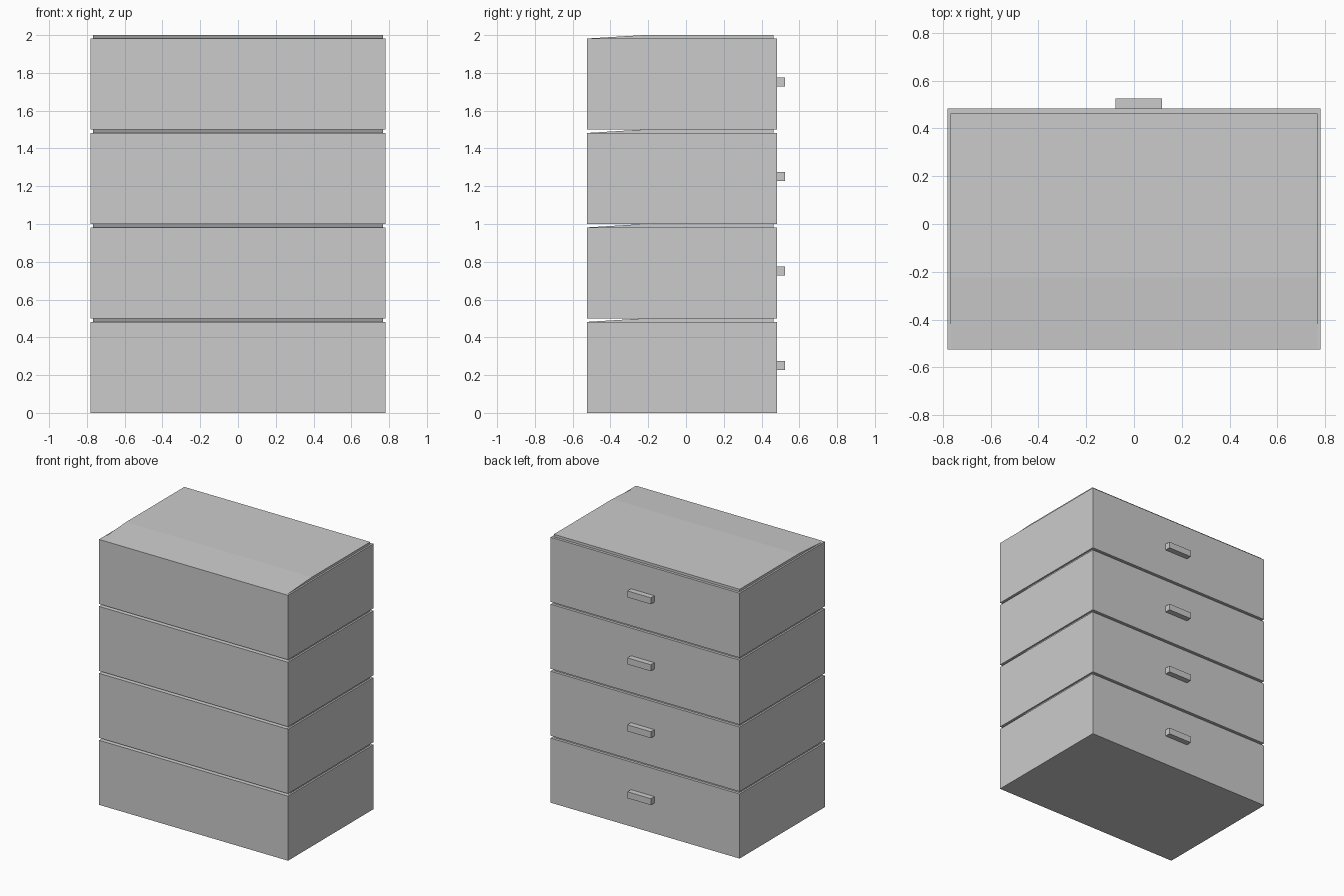
import bpy

if "Cube" in bpy.data.objects:
    bpy.data.objects.remove(bpy.data.objects["Cube"])

DRAWERS = 4
PITCH = 0.5


def prism(name, profile, x0, x1):
    """Extrude a (y, z) profile, listed counter-clockwise seen from +x, along x."""
    n = len(profile)
    verts = [(x, y, z) for x in (x0, x1) for y, z in profile]
    faces = [tuple(reversed(range(n))), tuple(range(n, 2 * n))]
    faces += [(i, (i + 1) % n, (i + 1) % n + n, i + n) for i in range(n)]
    mesh = bpy.data.meshes.new(name)
    mesh.from_pydata(verts, [], faces)
    mesh.update()
    obj = bpy.data.objects.new(name, mesh)
    bpy.context.collection.objects.link(obj)
    return obj


def rect(y0, y1, z0, z1):
    return [(y0, z0), (y1, z0), (y1, z1), (y0, z1)]


for i in range(DRAWERS):
    z = i * PITCH
    # Drawer box
    prism(f"drawer_{i + 1}", rect(-0.525, 0.483, z, z + 0.482), -0.781, 0.781)
    # Thin inset spacer, tapering to nothing towards the front
    prism(f"spacer_{i + 1}",
          [(-0.523, z + 0.48), (0.463, z + 0.48), (0.463, z + 0.5),
           (-0.225, z + 0.5), (-0.523, z + 0.482)], -0.768, 0.768)
    # Pull handle, slightly off centre
    prism(f"handle_{i + 1}", rect(0.48, 0.525, z + 0.227, z + 0.275), -0.077, 0.117)
